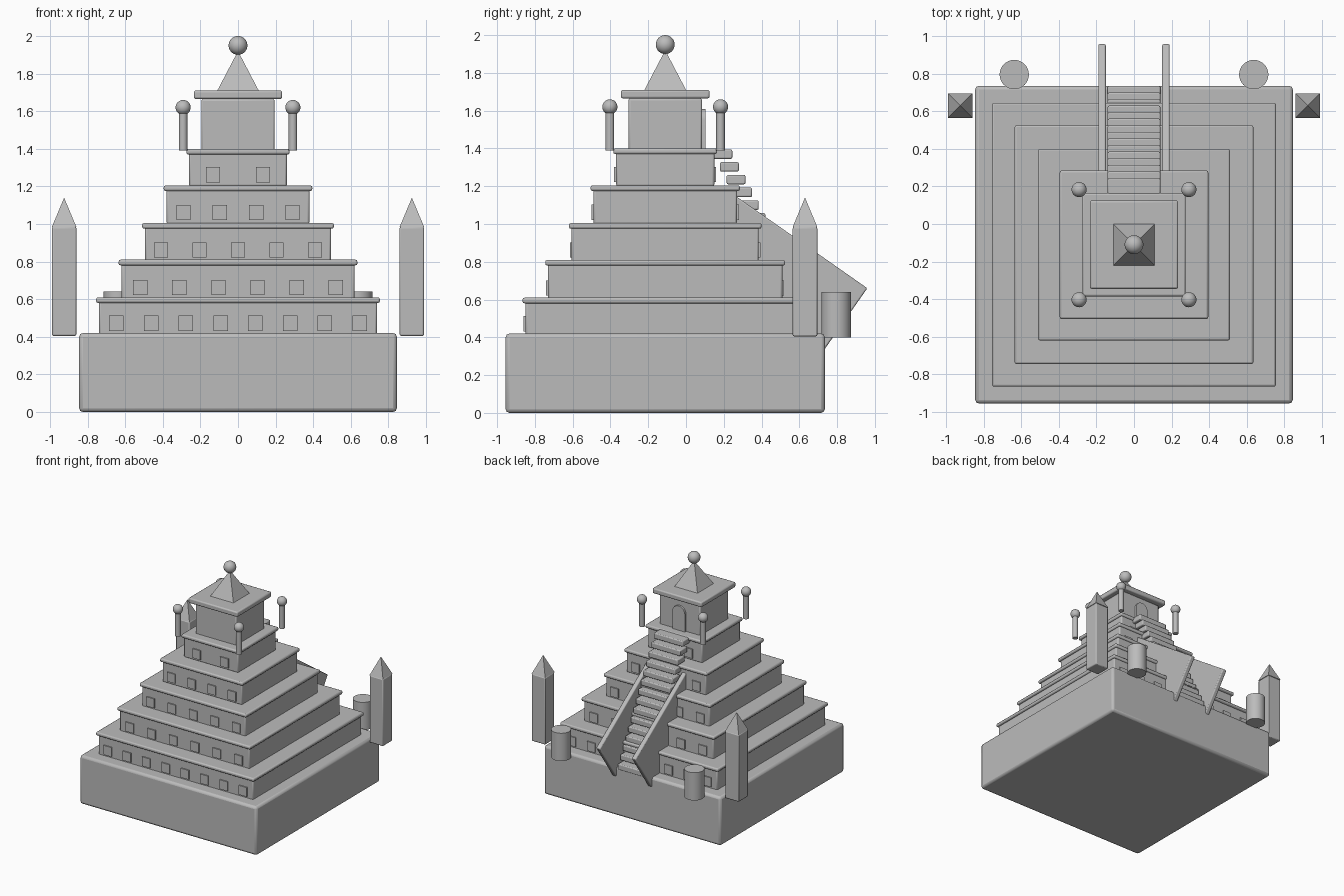
import bpy, bmesh, math
from mathutils import Matrix, Vector

if "Cube" in bpy.data.objects:
    bpy.data.objects.remove(bpy.data.objects["Cube"])

stone = bpy.data.materials.new("grey_stone")
stone.use_nodes = True
GREY = (0.5, 0.5, 0.5, 1)
stone.diffuse_color = GREY
stone.node_tree.nodes["Principled BSDF"].inputs["Base Color"].default_value = GREY

CY = -0.11  # pyramid centre in y


def finish(name, bm, bevel=0.0, smooth=True):
    mesh = bpy.data.meshes.new(name)
    bmesh.ops.recalc_face_normals(bm, faces=bm.faces)
    bm.to_mesh(mesh)
    bm.free()
    mesh.materials.append(stone)
    ob = bpy.data.objects.new(name, mesh)
    bpy.context.collection.objects.link(ob)
    if bevel:
        mod = ob.modifiers.new("soft_edges", "BEVEL")
        mod.width = bevel
        mod.segments = 2
    if smooth:
        bpy.ops.object.select_all(action="DESELECT")
        ob.select_set(True)
        bpy.context.view_layer.objects.active = ob
        bpy.ops.object.shade_smooth_by_angle(angle=math.radians(35))
    return ob


def add_box(bm, center, size, tilt=0.0):
    mat = (Matrix.Translation(center) @ Matrix.Rotation(tilt, 4, "X")
           @ Matrix.Diagonal((*size, 1)))
    bmesh.ops.create_cube(bm, size=1, matrix=mat)


def box(name, center, size, bevel=0.01, tilt=0.0):
    bm = bmesh.new()
    add_box(bm, center, size, tilt)
    return finish(name, bm, bevel, smooth=bevel > 0)


def slab(name, half, z0, z1, bevel=0.01):
    return box(name, (0, CY, (z0 + z1) / 2), (2 * half, 2 * half, z1 - z0), bevel)


def cylinder(name, x, y, z0, z1, r, sides=32):
    bm = bmesh.new()
    bmesh.ops.create_cone(bm, cap_ends=True, segments=sides, radius1=r, radius2=r,
                          depth=z1 - z0, matrix=Matrix.Translation((x, y, (z0 + z1) / 2)))
    return finish(name, bm)


def spire(name, x, y, z0, z1, half):
    bm = bmesh.new()
    mat = Matrix.Translation((x, y, (z0 + z1) / 2)) @ Matrix.Rotation(math.pi / 4, 4, "Z")
    bmesh.ops.create_cone(bm, cap_ends=True, segments=4, radius1=half * math.sqrt(2),
                          radius2=0, depth=z1 - z0, matrix=mat)
    return finish(name, bm, smooth=False)


def ball(name, x, y, z, r):
    bm = bmesh.new()
    bmesh.ops.create_uvsphere(bm, u_segments=32, v_segments=16, radius=r,
                              matrix=Matrix.Translation((x, y, z)))
    return finish(name, bm)


# Base platform
slab("base", 0.845, 0, 0.42, 0.02)

# Stepped tiers: bottom, top, half width, window count, half span of windows
tiers = [
    (0.41, 0.61, 0.74, 8, 0.647),
    (0.60, 0.81, 0.62, 6, 0.52),
    (0.80, 1.005, 0.495, 5, 0.41),
    (1.00, 1.205, 0.38, 4, 0.29),
    (1.20, 1.40, 0.26, 2, 0.133),
]
for i, (z0, z1, half, count, span) in enumerate(tiers, 1):
    slab(f"tier_{i}", half, z0, z1 - 0.01)
    slab(f"tier_{i}_cornice", half + 0.015, z1 - 0.03, z1)
    # Niche blocks along the front and back
    bm = bmesh.new()
    for side in (-1, 1):
        for k in range(count):
            x = -span + 2 * span * k / (count - 1)
            add_box(bm, (x, CY + side * half, z0 + 0.062), (0.076, 0.02, 0.08))
    finish(f"tier_{i}_niches", bm, smooth=False)

# Shrine on top
slab("shrine", 0.195, 1.39, 1.665)
slab("shrine_roof", 0.235, 1.665, 1.71)
spire("shrine_spire", 0, CY, 1.71, 1.92, 0.11)
ball("spire_ball", 0, CY, 1.95, 0.05)

# Arched door facing the stairs
bm = bmesh.new()
outline = [(-0.06, 1.4), (0.06, 1.4)]
outline += [(0.06 * math.cos(a), 1.55 + 0.06 * math.sin(a))
            for a in (math.pi * k / 12 for k in range(13))]
door = bm.faces.new([bm.verts.new((x, CY + 0.18, z)) for x, z in outline])
grown = bmesh.ops.extrude_face_region(bm, geom=[door])["geom"]
bmesh.ops.translate(bm, vec=(0, 0.032, 0),
                    verts=[v for v in grown if isinstance(v, bmesh.types.BMVert)])
finish("shrine_door", bm)

# Corner posts, obelisks and drums
for sx, side in ((-1, "right"), (1, "left")):
    for sy, end in ((-1, "front"), (1, "back")):
        x, y = sx * 0.292, CY + sy * 0.293
        cylinder(f"post_{end}_{side}", x, y, 1.39, 1.59, 0.023, 16)
        ball(f"post_ball_{end}_{side}", x, y, 1.62, 0.04)
    box(f"obelisk_{side}", (sx * 0.925, 0.63, 0.695), (0.13, 0.13, 0.58), 0.008)
    spire(f"obelisk_tip_{side}", sx * 0.925, 0.63, 0.985, 1.14, 0.065)
    cylinder(f"drum_{side}", sx * 0.637, 0.795, 0.4, 0.64, 0.078)
    # Sloping stair wall, placed from its outer upper corner
    tilt = math.radians(-35)
    length, depth = 0.85, 0.42
    offset = Matrix.Rotation(tilt, 3, "X") @ Vector((0, length / 2, depth / 2))
    box(f"stair_wall_{side}", Vector((sx * 0.17, 0.96, 0.66)) - offset,
        (0.04, length, depth), 0.008, tilt)

# Stairs at the back
for i in range(15):
    box(f"step_{i + 1}", (0, 0.685 - 0.035 * i, 0.425 + 0.0675 * i),
        (0.28, 0.1, 0.05), 0.008)
